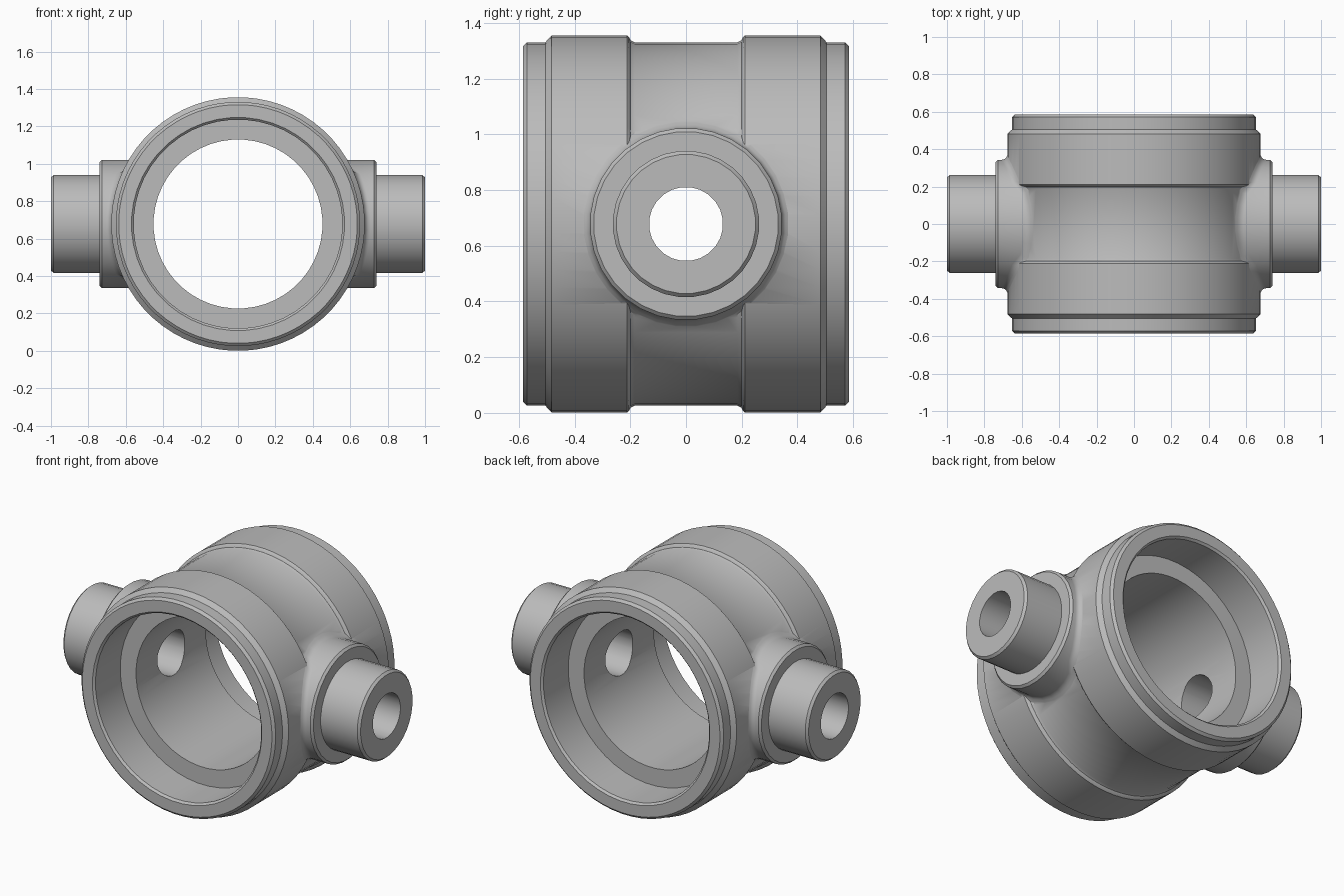
import bpy, bmesh
from math import sin, cos, pi, sqrt, tau

old = bpy.data.objects.get("Cube")
if old:
    bpy.data.objects.remove(old)

R_OUT, R_LOW, HALF = 0.678, 0.653, 0.585
CENTRE_Z = R_OUT
R_COLLAR, FILLET = 0.345, 0.03

steel = bpy.data.materials.new("grey_steel")
steel.use_nodes = True
colour = (0.5, 0.5, 0.5, 1)
steel.diffuse_color = colour
steel.node_tree.nodes["Principled BSDF"].inputs["Base Color"].default_value = colour


def solid_from_rings(name, rings):
    """Bridge equal-length rings of points and cap both ends."""
    bm = bmesh.new()
    loops = [[bm.verts.new(p) for p in ring] for ring in rings]
    for a, b in zip(loops, loops[1:]):
        n = len(a)
        for i in range(n):
            j = (i + 1) % n
            bm.faces.new((a[i], a[j], b[j], b[i]))
    for end in (loops[0], loops[-1]):
        cap = bm.faces.new(end)
        if name.startswith("trunnion") and end is loops[0]:
            bmesh.ops.poke(bm, faces=[cap])
    bmesh.ops.recalc_face_normals(bm, faces=bm.faces)
    mesh = bpy.data.meshes.new(name)
    bm.to_mesh(mesh)
    bm.free()
    mesh.materials.append(steel)
    ob = bpy.data.objects.new(name, mesh)
    bpy.context.collection.objects.link(ob)
    return ob


def circle(n):
    return [((i + 0.5) * tau / n) for i in range(n)]


def lathe_y(name, profile, n):
    return solid_from_rings(name, [[(r * sin(t), y, CENTRE_Z + r * cos(t))
                                    for t in circle(n)] for y, r in profile])


def mirrored(half):
    """Profile from the end to the middle, repeated on the other side."""
    return [(-y, r) for y, r in half] + [(y, r) for y, r in reversed(half)]


def body_radius(y):
    y = abs(y)
    if y < 0.19:
        return R_LOW
    return min(R_OUT, R_LOW + (y - 0.19) / 0.02 * (R_OUT - R_LOW))


def surface_x(r, t):
    """Distance of the body's outer surface from the middle plane."""
    return sqrt(body_radius(r * sin(t)) ** 2 - (r * cos(t)) ** 2)


def trunnion(side):
    n = 32
    ts = circle(n)
    # Each row: radius and either a height over the body or a fixed x
    rows = [(R_COLLAR + FILLET, -0.06, None), (R_COLLAR + FILLET, -0.004, None)]
    for k in range(1, 6):
        a = k / 5 * pi / 2
        rows.append((R_COLLAR + FILLET * (1 - sin(a)), FILLET * (1 - cos(a)), None))
    rows += [(R_COLLAR, 0, 0.727), (0.332, 0, 0.74), (0.263, 0, 0.74),
             (0.263, 0, 0.986), (0.25, 0, 1.0)]
    rings = []
    for r, h, x in rows:
        rings.append([(side * (x if x else surface_x(r, t) + h),
                       r * sin(t), CENTRE_Z + r * cos(t)) for t in ts])
    return solid_from_rings("trunnion", rings)


# Solid body with raised bands and stepped, chamfered ends
body = lathe_y("housing", mirrored([
    (HALF, 0.638), (0.571, R_LOW), (0.505, R_LOW), (0.482, R_OUT),
    (0.212, R_OUT), (0.205, 0.672), (0.199, 0.66), (0.185, R_LOW)]), 64)

# Main bore with a chamfered counterbore at each end
main_bore = lathe_y("main_bore_cutter", mirrored([
    (0.605, 0.59), (0.573, 0.558), (0.335, 0.558), (0.335, 0.452)]), 48)

# Cross bore through both trunnions
cross_bore = solid_from_rings("cross_bore_cutter", [
    [(x, 0.133 * sin(t), CENTRE_Z + 0.133 * cos(t)) for t in circle(24)]
    for x in (-1.1, 1.1)])

tools = [(trunnion(1), "UNION"), (trunnion(-1), "UNION"),
         (main_bore, "DIFFERENCE"), (cross_bore, "DIFFERENCE")]
for tool, operation in tools:
    mod = body.modifiers.new(tool.name, "BOOLEAN")
    mod.operation = operation
    mod.solver = "EXACT"
    mod.object = tool

# Bake the booleans and drop the helper solids
graph = bpy.context.evaluated_depsgraph_get()
baked = bpy.data.meshes.new_from_object(body.evaluated_get(graph))
body.modifiers.clear()
body.data = baked
for tool, _ in tools:
    bpy.data.objects.remove(tool)

bpy.ops.object.select_all(action="DESELECT")
body.select_set(True)
bpy.context.view_layer.objects.active = body
bpy.ops.object.shade_smooth_by_angle(angle=pi / 6)
